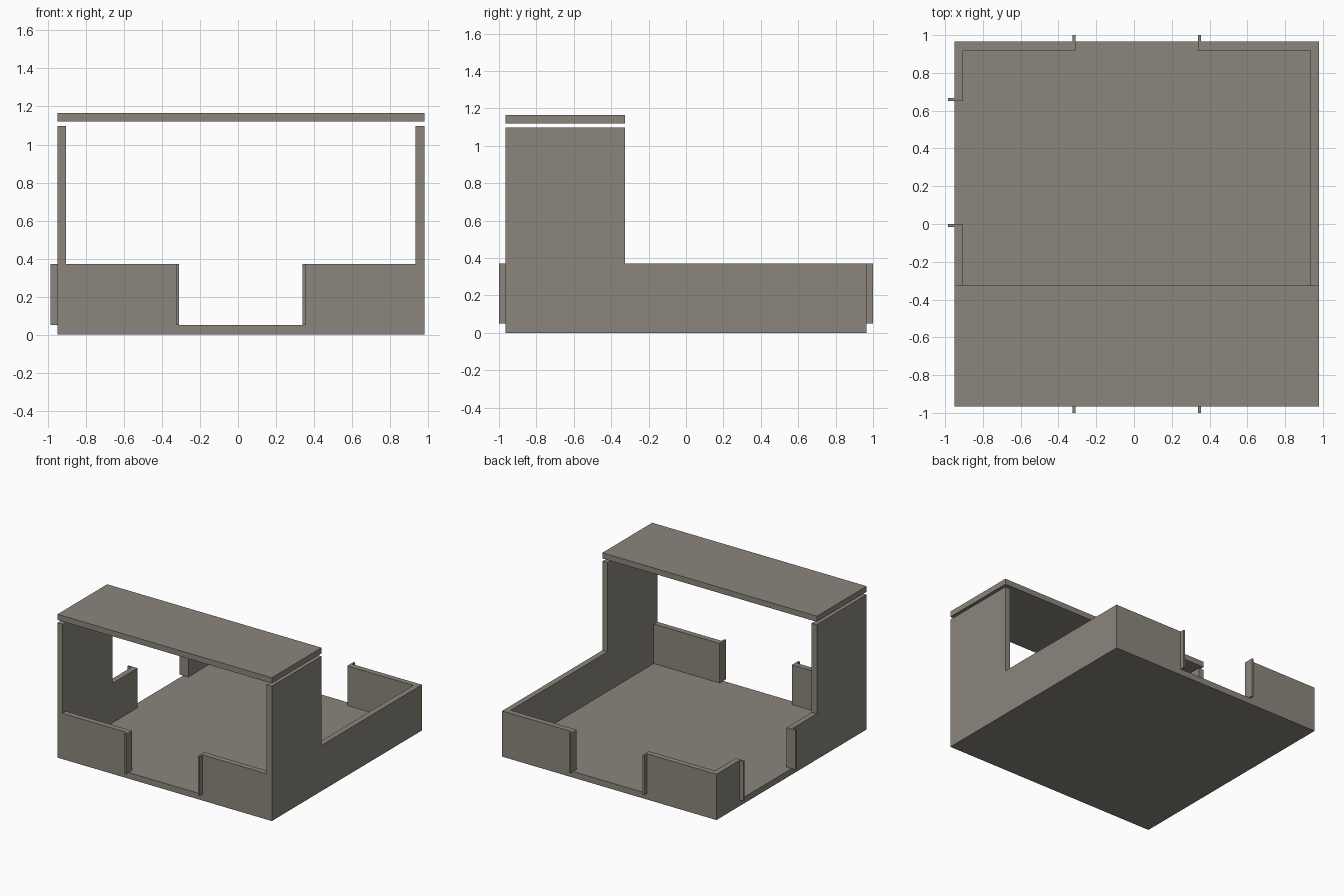
import bpy, bmesh

if "Cube" in bpy.data.objects:
    bpy.data.objects.remove(bpy.data.objects["Cube"])

stone = bpy.data.materials.new("warm grey")
stone.diffuse_color = (0.26, 0.24, 0.205, 1)
stone.use_nodes = True
stone.node_tree.nodes["Principled BSDF"].inputs["Base Color"].default_value = stone.diffuse_color

# Outer bounds, wall thickness and heights
X0, X1, Y0, Y1 = -0.95, 0.98, -0.965, 0.965
T = 0.046
FLOOR, LOW, HIGH = 0.05, 0.372, 1.097
DOOR_L, DOOR_R = -0.31, 0.34      # front and back doorways
SIDE_F, SIDE_B = 0.0, 0.652       # left doorway
BAY = -0.325                      # depth of the raised front bay


def prism(name, outline, z0, z1):
    """Extrude a flat outline from z0 to z1."""
    bm = bmesh.new()
    face = bm.faces.new([bm.verts.new((x, y, z0)) for x, y in outline])
    top = bmesh.ops.extrude_face_region(bm, geom=[face])["geom"]
    for v in top:
        if isinstance(v, bmesh.types.BMVert):
            v.co.z = z1
    bmesh.ops.recalc_face_normals(bm, faces=bm.faces)
    mesh = bpy.data.meshes.new(name)
    bm.to_mesh(mesh)
    bm.free()
    mesh.materials.append(stone)
    bpy.context.collection.objects.link(bpy.data.objects.new(name, mesh))


def box(name, x0, x1, y0, y1, z0, z1):
    prism(name, [(x0, y0), (x1, y0), (x1, y1), (x0, y1)], z0, z1)


# Floor slab
box("floor", X0, X1, Y0, Y1, 0, FLOOR)

# Low walls: two L-shaped left corners and one U-shaped right side
for name, y, s, end in (("front", Y0, 1, SIDE_F), ("back", Y1, -1, SIDE_B)):
    inner = y + s * T
    prism(f"{name}_left_wall",
          [(X0, y), (DOOR_L, y), (DOOR_L, inner), (X0 + T, inner),
           (X0 + T, end), (X0, end)], FLOOR, LOW)
prism("right_wall",
      [(DOOR_R, Y0), (X1, Y0), (X1, Y1), (DOOR_R, Y1), (DOOR_R, Y1 - T),
       (X1 - T, Y1 - T), (X1 - T, Y0 + T), (DOOR_R, Y0 + T)], FLOOR, LOW)

# Thin door jambs standing out from the walls
J, W = 0.035, 0.015
for name, ya, yb in (("front", Y0 - J, Y0), ("back", Y1, Y1 + J)):
    box(f"{name}_jamb_left", DOOR_L - W, DOOR_L, ya, yb, FLOOR, LOW)
    box(f"{name}_jamb_right", DOOR_R, DOOR_R + W, ya, yb, FLOOR, LOW)
box("side_jamb_front", X0 - J, X0, SIDE_F - W, SIDE_F, FLOOR, LOW)
box("side_jamb_back", X0 - J, X0, SIDE_B, SIDE_B + W, FLOOR, LOW)

# Tall side panels and the roof floating just above them
for name, x in (("left", X0), ("right", X1 - T)):
    box(f"{name}_tall_panel", x, x + T, Y0, BAY, LOW, HIGH)
box("roof", X0, X1, Y0, BAY, 1.12, 1.166)
